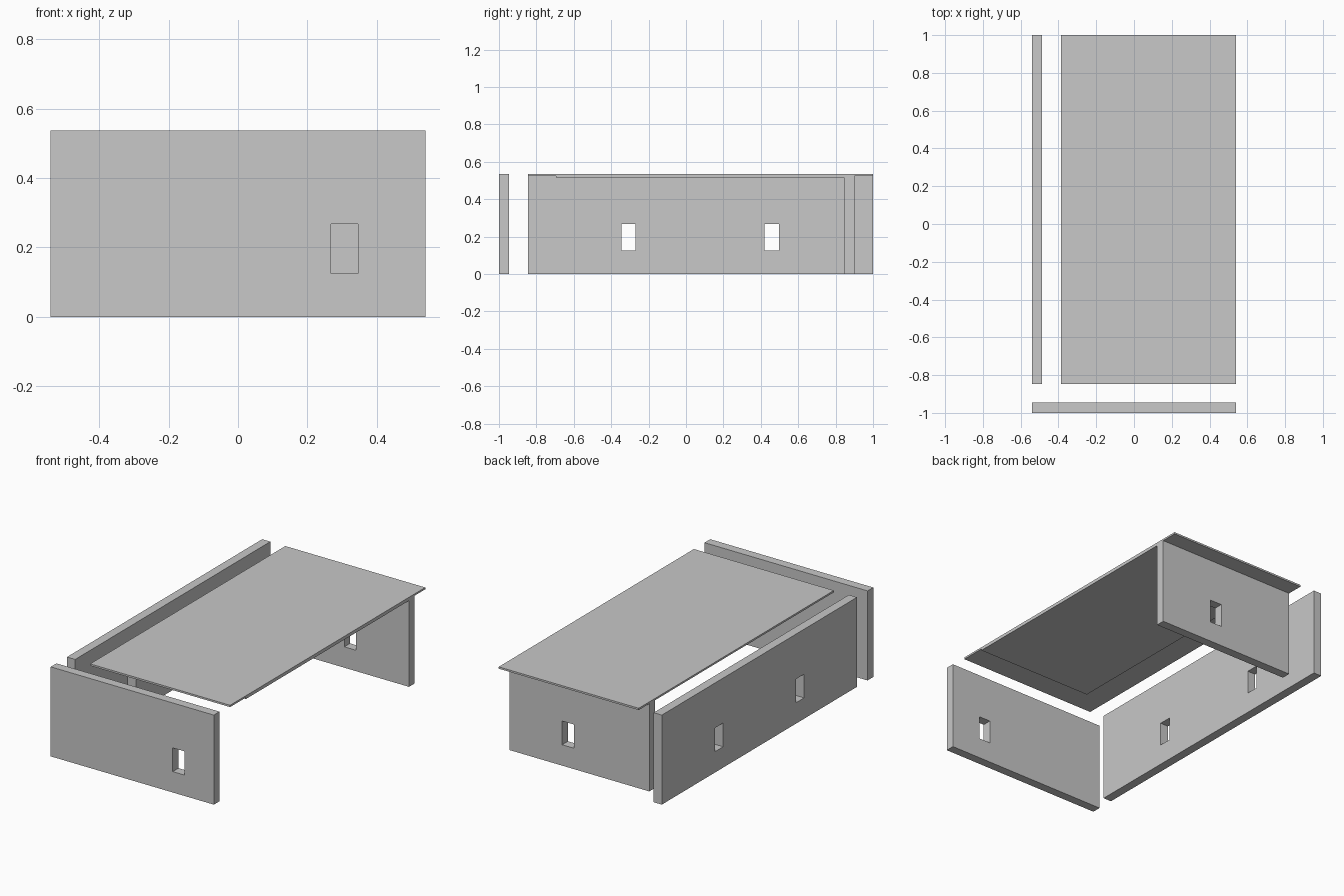
import bpy
import bmesh
from mathutils import Vector

if "Cube" in bpy.data.objects:
    bpy.data.objects.remove(bpy.data.objects["Cube"], do_unlink=True)

# One plain grey for every panel
grey = bpy.data.materials.new("light_grey")
grey.use_nodes = True
grey.diffuse_color = (0.58, 0.58, 0.58, 1)
grey.node_tree.nodes["Principled BSDF"].inputs["Base Color"].default_value = grey.diffuse_color


def box(name, x, y, z):
    """Box spanning the given (low, high) range on each axis."""
    lo, hi = Vector((x[0], y[0], z[0])), Vector((x[1], y[1], z[1]))
    mesh = bpy.data.meshes.new(name)
    bm = bmesh.new()
    bmesh.ops.create_cube(bm, size=1)
    bmesh.ops.scale(bm, vec=hi - lo, verts=bm.verts)
    bm.to_mesh(mesh)
    bm.free()
    mesh.materials.append(grey)
    obj = bpy.data.objects.new(name, mesh)
    obj.location = (lo + hi) / 2
    bpy.context.collection.objects.link(obj)
    return obj


def cut_window(wall, x, y):
    """Cut a rectangular opening through a wall."""
    cutter = box("window_cutter", x, y, WINDOW_Z)
    cutter.hide_render = True
    mod = wall.modifiers.new("window", 'BOOLEAN')
    mod.operation = 'DIFFERENCE'
    mod.solver = 'EXACT'
    mod.object = cutter
    bpy.context.view_layer.objects.active = wall
    bpy.ops.object.modifier_apply(modifier=mod.name)
    bpy.data.objects.remove(cutter, do_unlink=True)


SIDE, THICK, HEIGHT = 0.54, 0.054, 0.536
WINDOW_Z = (0.125, 0.267)
ROOF_X, ROOF_Y = (-0.387, SIDE), (-0.846, 1.0)
ROOF_BASE = 0.525

# Front wall, standing apart from the rest
front_wall = box("front_wall", (-SIDE, SIDE), (-1.0, -1.0 + THICK), (0, HEIGHT))
cut_window(front_wall, (0.268, 0.346), (-1.1, -0.9))

# Long side wall with two windows
side_wall = box("side_wall", (-SIDE, -SIDE + THICK), ROOF_Y, (0, HEIGHT))
for y in (-0.346, 0.42):
    cut_window(side_wall, (-0.6, -0.4), (y, y + 0.077))

# Back wall under the roof
back_wall = box("back_wall", ROOF_X, (0.846, 0.846 + THICK), (0, ROOF_BASE))
cut_window(back_wall, (0.112, 0.19), (0.8, 0.95))

# Roof slab and the thin ceiling panel below it
box("roof", ROOF_X, ROOF_Y, (ROOF_BASE, HEIGHT))
box("ceiling_panel", (-0.236, SIDE), (-0.696, 0.846), (0.516, ROOF_BASE))
